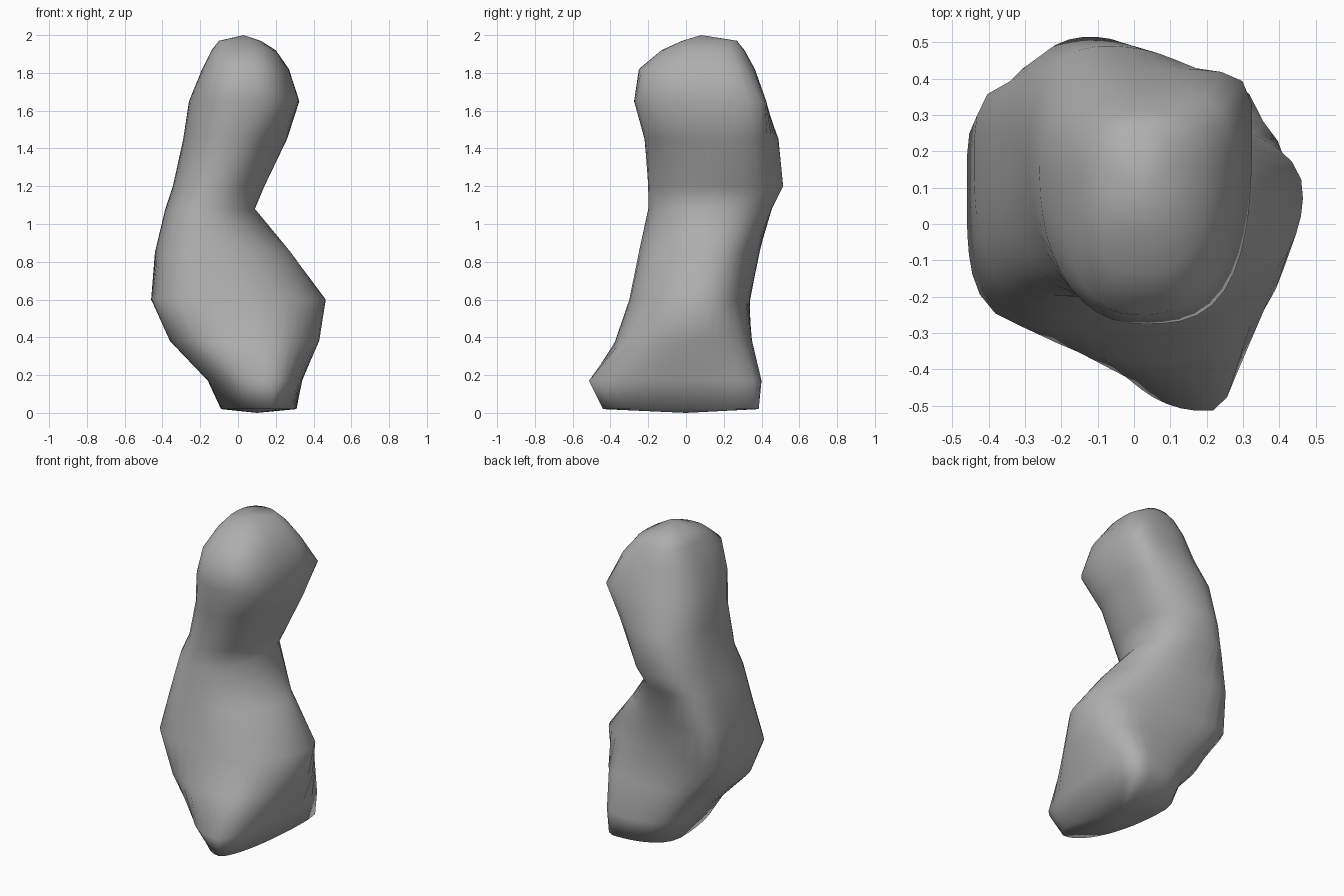
import bpy, bmesh
from math import sin, cos, pi, tau, atan2

if "Cube" in bpy.data.objects:
    bpy.data.objects.remove(bpy.data.objects["Cube"])

# Cross-sections: z, west(x,y), east(x,y), south(x,y), north(x,y),
# then corner roundness NE, NW, SW, SE (1 = ellipse, lower = squarer)
TRUNK = [
    (.02, -.09, .18, .31, .25, .17, -.44, .25, .385, .55, .9, 1, 1.1),
    (.17, -.16, .05, .34, .20, .205, -.515, .2, .40, .6, .65, .9, .9),
    (.38, -.36, 0, .43, .02, .05, -.375, .1, .35, .7, .75, .75, .9),
    (.60, -.46, .15, .465, .08, 0, -.30, -.34, .34, .85, .7, .45, 1),
    (.85, -.44, .2, .28, .08, -.1, -.25, -.3, .39, .9, .7, .65, 1.1),
    (1.08, -.385, .2, .09, .15, -.17, -.20, -.2, .455, .75, .8, .75, 1),
    (1.2, -.345, .2, .14, .2, -.1, -.20, -.12, .515, .95, .9, .85, 1),
    (1.45, -.29, .2, .26, .25, -.05, -.22, -.08, .49, .95, .9, .9, .9),
    (1.65, -.26, .15, .325, .3, .02, -.275, .12, .425, .6, .8, .9, .65),
]
CROWN = [
    (1.82, -.19, .1, .27, .2, .02, -.25, .05, .365),
    (1.92, -.14, .1, .20, .15, .02, -.13, .03, .31),
    (1.97, -.10, .1, .12, .12, .02, -.02, .03, .27),
]
FINE = 24   # outline samples per quarter
AROUND = 40  # mesh points around each ring


def outline(row):
    """Four superellipse arcs joining the extreme points of the section."""
    z, wx, wy, ex, ey, sx, sy, nx, ny, *p = row
    p = p or [.78] * 4
    E, N, W, S = (ex, ey), (nx, ny), (wx, wy), (sx, sy)
    pts = []
    for i, (a, b) in enumerate(((E, N), (N, W), (W, S), (S, E))):
        for k in range(FINE):
            t = k / FINE * pi / 2
            u, v = abs(cos(t)) ** p[i], abs(sin(t)) ** p[i]
            if i % 2 == 0:
                pts.append((b[0] + (a[0] - b[0]) * u, a[1] + (b[1] - a[1]) * v))
            else:
                pts.append((a[0] + (b[0] - a[0]) * v, b[1] + (a[1] - b[1]) * u))
    return pts


def section(row):
    """Resample the outline at even directions so rings line up."""
    cx, cy = (row[1] + row[3]) / 2, (row[6] + row[8]) / 2
    pts = [(x - cx, y - cy) for x, y in outline(row)]
    # stretch the direction fan to the section's own proportions
    w, d = row[3] - row[1], row[8] - row[6]
    ring = []
    for k in range(AROUND):
        t = k * tau / AROUND
        dx, dy = w * cos(t), d * sin(t)
        best = 0
        for (ax, ay), (bx, by) in zip(pts, pts[1:] + pts[:1]):
            sx, sy = bx - ax, by - ay
            det = dx * sy - dy * sx
            if abs(det) > 1e-9:
                r = (ax * sy - ay * sx) / det
                s = (ax * dy - ay * dx) / det
                if r > 0 and -1e-6 <= s <= 1 + 1e-6:
                    best = max(best, r)
        ring.append((cx + dx * best, cy + dy * best, row[0]))
    return ring


# Loft the twisted trunk and crown
bm = bmesh.new()
rings = [[bm.verts.new(c) for c in section(r)] for r in TRUNK + CROWN]
for lo, hi in zip(rings, rings[1:]):
    for i in range(AROUND):
        j = (i + 1) % AROUND
        bm.faces.new((lo[i], lo[j], hi[j], hi[i]))

# Close the bottom and the top
for ring, tip in ((rings[0], (.1, 0, 0)), (rings[-1], (.03, .08, 2))):
    c = bm.verts.new(tip)
    for i in range(AROUND):
        bm.faces.new((ring[i], ring[(i + 1) % AROUND], c))
bmesh.ops.recalc_face_normals(bm, faces=bm.faces)
for f in bm.faces:
    f.smooth = True

mesh = bpy.data.meshes.new("lumpy_body")
bm.to_mesh(mesh)
bm.free()
grey = bpy.data.materials.new("dark_grey")
grey.diffuse_color = (.42, .42, .42, 1)
grey.use_nodes = True
grey.node_tree.nodes["Principled BSDF"].inputs["Base Color"].default_value = grey.diffuse_color
mesh.materials.append(grey)
bpy.context.collection.objects.link(bpy.data.objects.new("lumpy_body", mesh))
